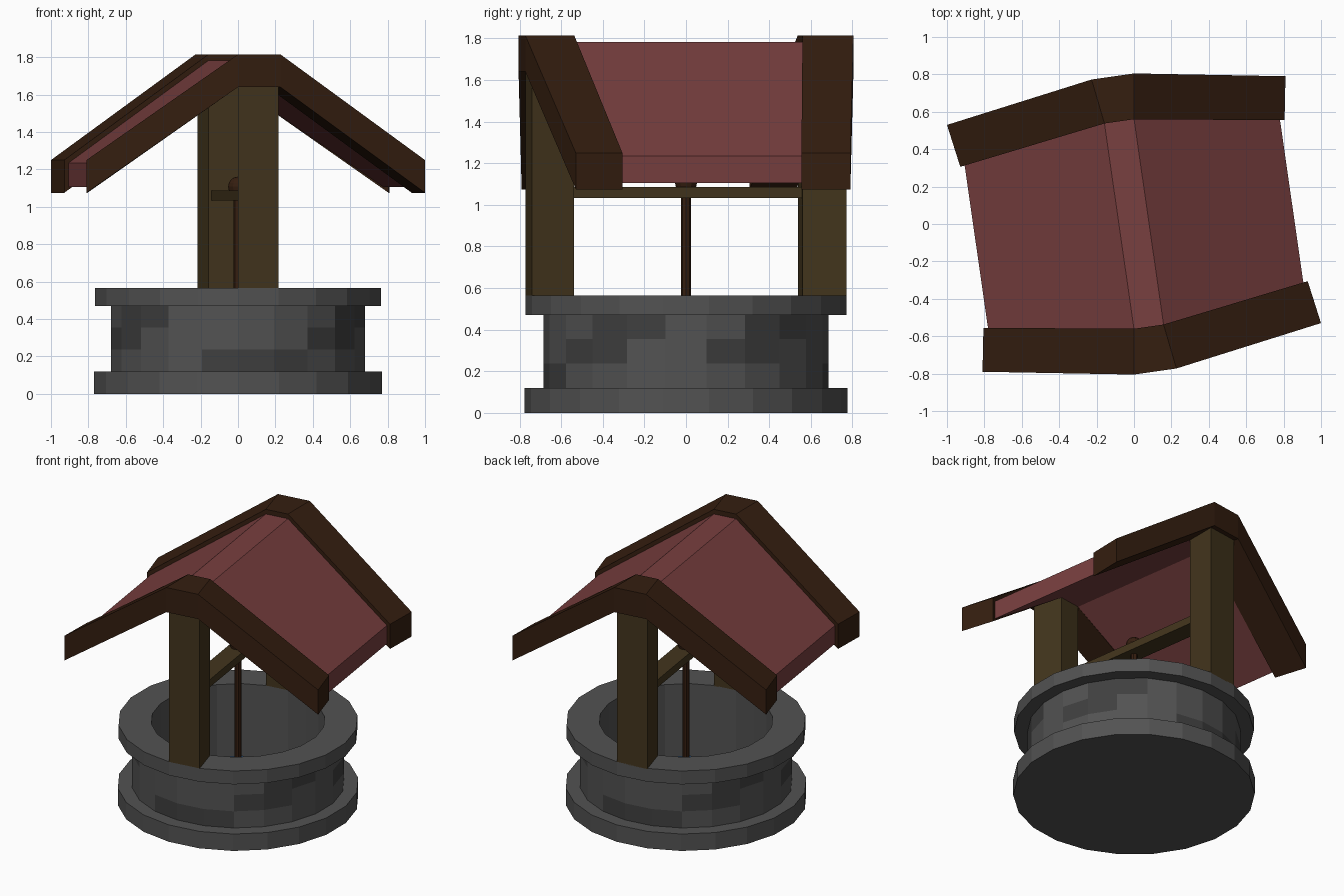
import bpy, bmesh
from math import sin, cos, pi

if "Cube" in bpy.data.objects:
    bpy.data.objects.remove(bpy.data.objects["Cube"])

SIDES = 22
STEP = 2 * pi / SIDES


def material(name, rgb):
    m = bpy.data.materials.new(name)
    m.diffuse_color = (*rgb, 1)
    m.use_nodes = True
    m.node_tree.nodes["Principled BSDF"].inputs["Base Color"].default_value = m.diffuse_color
    return m


stone = material("stone", (0.085, 0.085, 0.085))
dark_stone = material("dark_stone", (0.05, 0.05, 0.05))
post_wood = material("post_wood", (0.055, 0.035, 0.012))
trim_wood = material("trim_wood", (0.035, 0.013, 0.005))
roof_red = material("roof_red", (0.19, 0.05, 0.05))
water_blue = material("water_blue", (0.03, 0.15, 0.4))


def finish(name, bm, *mats):
    bmesh.ops.recalc_face_normals(bm, faces=bm.faces)
    mesh = bpy.data.meshes.new(name)
    bm.to_mesh(mesh)
    bm.free()
    for m in mats:
        mesh.materials.append(m)
    ob = bpy.data.objects.new(name, mesh)
    bpy.context.collection.objects.link(ob)
    return ob


def polar(r, k):
    """Point on the ring, k steps from the front (-y) toward +x."""
    return r * sin(k * STEP), -r * cos(k * STEP)


def loft(name, sections, mat):
    """Skin a row of equally sized loops and cap both ends."""
    bm = bmesh.new()
    loops = [[bm.verts.new(p) for p in s] for s in sections]
    for a, b in zip(loops, loops[1:]):
        for i in range(len(a)):
            j = (i + 1) % len(a)
            bm.faces.new((a[i], a[j], b[j], b[i]))
    bm.faces.new(loops[0])
    bm.faces.new(loops[-1])
    return finish(name, bm, mat)


def opposite(ob, name):
    """Copy turned half a circle about z."""
    c = ob.copy()
    c.name = name
    c.rotation_euler.z = pi
    bpy.context.collection.objects.link(c)


# Stone well: faceted lathe with base, three brick courses, rim and shaft
profile = [(0.777, 0), (0.777, 0.12), (0.685, 0.12), (0.685, 0.238), (0.685, 0.354),
           (0.685, 0.47), (0.772, 0.47), (0.772, 0.565), (0.56, 0.565), (0.56, 0.05)]
dark_bricks = {3: (-1, 0, 1), 4: (-4, 2, 3, 6), 5: (-3, 3, 4, 7, 8)}
bm = bmesh.new()
rings = [[bm.verts.new((*polar(r, k), z)) for k in range(SIDES)] for r, z in profile]
for n in range(1, len(rings)):
    a, b = rings[n - 1], rings[n]
    dark = {(k + o) % SIDES for k in dark_bricks.get(n, ()) for o in (0, 11)}
    for i in range(SIDES):
        j = (i + 1) % SIDES
        f = bm.faces.new((a[i], a[j], b[j], b[i]))
        f.material_index = int(i in dark)
bm.faces.new(rings[0])
finish("stone_well", bm, stone, dark_stone)

# Water at the bottom of the shaft
bm = bmesh.new()
bm.faces.new([bm.verts.new((*polar(0.56, k), 0.05)) for k in range(SIDES)])
finish("water", bm, water_blue)

# Posts rising from one rim segment each
foot = [polar(0.772, 0), polar(0.772, 1), polar(0.56, 1), polar(0.56, 0)]
post = loft("front_post", [[(x, y, z) for x, y in foot] for z in (0.56, 1.645)], post_wood)
opposite(post, "back_post")


def reflect(p):
    """Mirror a plan point across the middle of the front post."""
    x, y = p
    c, s = cos(STEP), sin(STEP)
    return -x * c - y * s, -(x * s - y * c)


# Gable boards, bent at the post
end_in, end_out = (-0.805, -0.555), (-0.81, -0.79)
stations = [(end_in, end_out, 1.075, 1.25),
            (polar(0.56, 0), polar(0.805, 0), 1.64, 1.815),
            (polar(0.56, 1), polar(0.805, 1), 1.64, 1.815),
            (reflect(end_in), reflect(end_out), 1.075, 1.25)]
board = loft("front_gable_board",
             [[(*i, lo), (*o, lo), (*o, hi), (*i, hi)] for i, o, lo, hi in stations], trim_wood)
opposite(board, "back_gable_board")

# Roof slab: front edge joined to its half-turned copy
eave = (-0.78, -0.56)
front = [eave, polar(0.562, 0), polar(0.562, 1), reflect(eave)]
back = [(-x, -y) for x, y in reversed(front)]
heights = [(1.105, 1.235), (1.64, 1.782), (1.64, 1.782), (1.105, 1.235)]
loft("roof", [[(*f, lo), (*f, hi), (*b, hi), (*b, lo)]
              for f, b, (lo, hi) in zip(front, back, heights)], roof_red)

# Crossbeam running diagonally between the posts
lo, hi = 1.033, 1.087
a, b = (0.015, -0.558), (0.142, -0.54)
near = [(*a, lo), (*b, lo), (*b, hi), (*a, hi)]
far = [(-x, -y, z) for x, y, z in (near[1], near[0], near[3], near[2])]
loft("crossbeam", [near, far], post_wood)

# Rope with a knot resting on the beam
bm = bmesh.new()
bmesh.ops.create_cone(bm, cap_ends=True, segments=8, radius1=0.023, radius2=0.023, depth=1.04)
rope = finish("rope", bm, trim_wood)
rope.location.z = 0.57
bm = bmesh.new()
bmesh.ops.create_uvsphere(bm, u_segments=12, v_segments=8, radius=0.053)
knot = finish("rope_knot", bm, trim_wood)
knot.location.z = 1.108
